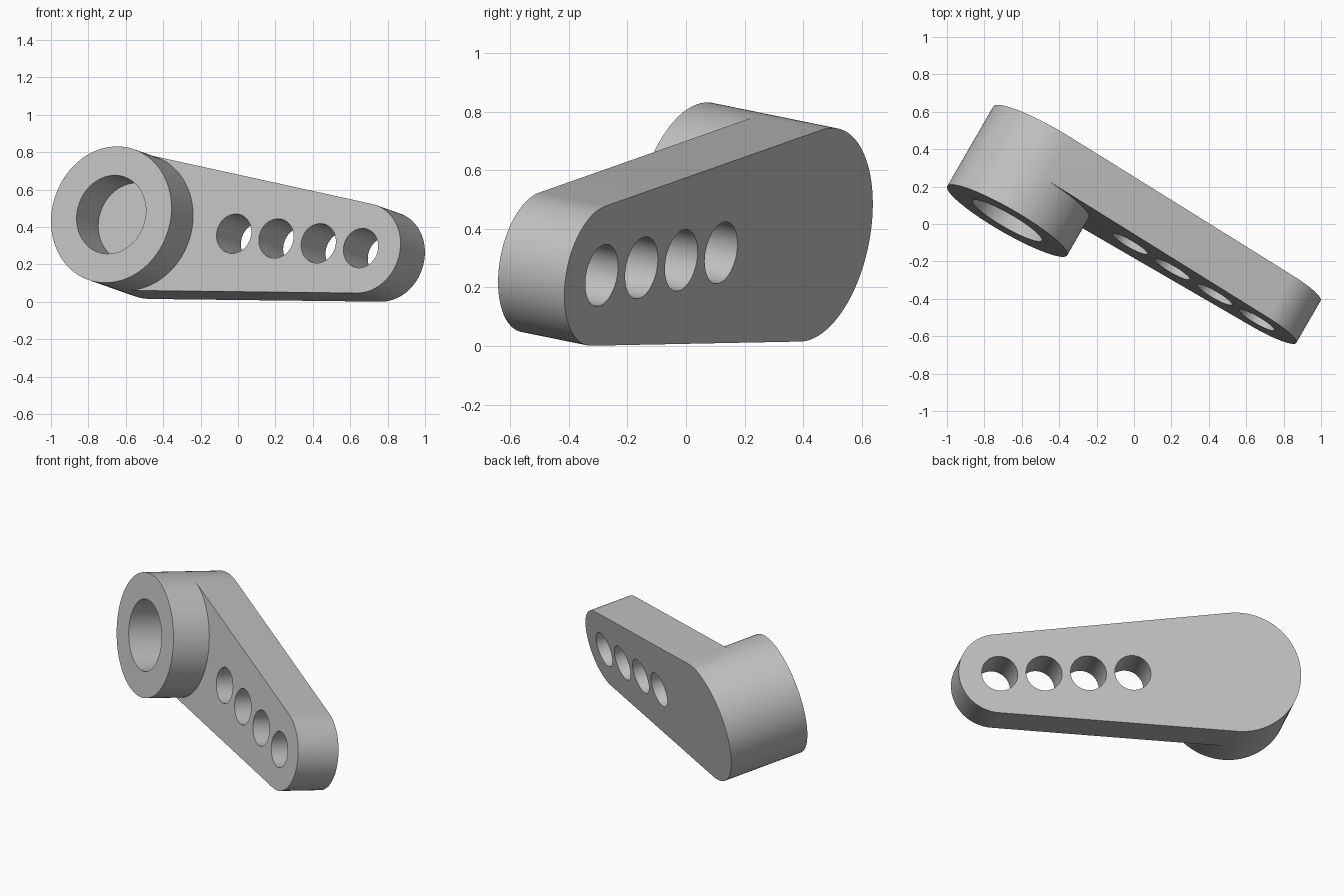
import bpy, bmesh
from math import pi, cos, sin, acos, radians
from mathutils import Matrix

if "Cube" in bpy.data.objects:
    bpy.data.objects.remove(bpy.data.objects["Cube"])

# Dimensions, with the hub axis as local z and the arm along local x
HUB_R, END_R, BORE_R, HOLE_R = 0.37, 0.244, 0.213, 0.107
ARM_LEN, PITCH = 1.428, 0.265
ARM_T, HUB_H = 0.265, 0.235
TANGENT = acos((HUB_R - END_R) / ARM_LEN)

bm = bmesh.new()


def arc(cx, r, start, end, n):
    return [(cx + r * cos(start + (end - start) * i / n),
             r * sin(start + (end - start) * i / n)) for i in range(n + 1)]


def ring(points, z):
    return [bm.verts.new((x, y, z)) for x, y in points]


def circle(cx, r, z, n=64):
    return ring(arc(cx, r, 0, 2 * pi, n)[:-1], z)


def pairs(loop):
    return zip(loop, loop[1:] + loop[:1])


def wall(a, b):
    for (p, q), (s, t) in zip(pairs(a), pairs(b)):
        bm.faces.new((p, q, t, s))


def fill(*loops):
    edges = [bm.edges.get(e) or bm.edges.new(e) for lp in loops for e in pairs(lp)]
    bmesh.ops.triangle_fill(bm, edges=edges, use_beauty=True, normal=(0, 0, 1))


# Arm outline: wide hub arc, then small end arc, joined by tangents
hub_arc = arc(0, HUB_R, TANGENT, 2 * pi - TANGENT, 64)
end_arc = arc(ARM_LEN, END_R, -TANGENT, TANGENT, 48)
inner_arc = arc(0, HUB_R, -TANGENT, TANGENT, 56)[1:-1]
back = ring(hub_arc + end_arc, -ARM_T)
front_hub, front_end = ring(hub_arc, 0), ring(end_arc, 0)
front_inner = ring(inner_arc, 0)
wall(back, front_hub + front_end)

# Row of holes through the arm
spots = [ARM_LEN - PITCH * i for i in range(4)]
holes_front = [circle(x, HOLE_R, 0) for x in spots]
holes_back = [circle(x, HOLE_R, -ARM_T) for x in spots]
for a, b in zip(holes_front, holes_back):
    wall(a, b)

# Raised hub with a blind bore
hub_top = ring(hub_arc + inner_arc, HUB_H)
bore_top, bore_floor = circle(0, BORE_R, HUB_H), circle(0, BORE_R, 0)
wall(front_hub + front_inner, hub_top)
wall(bore_top, bore_floor)

# Flat faces
fill(back, *holes_back)
fill([front_hub[-1]] + front_end + [front_hub[0]] + front_inner[::-1], *holes_front)
fill(hub_top, bore_top)
bm.faces.new(bore_floor)
bmesh.ops.recalc_face_normals(bm, faces=bm.faces[:])

mesh = bpy.data.meshes.new("lever_arm")
bm.to_mesh(mesh)
bm.free()
lever = bpy.data.objects.new("lever_arm", mesh)
bpy.context.collection.objects.link(lever)

# Tilted pose
lever.matrix_world = (Matrix.Translation((-0.562, 0.218, 0.426))
                      @ Matrix.Rotation(radians(-30), 4, 'Z')
                      @ Matrix.Rotation(radians(80), 4, 'X')
                      @ Matrix.Rotation(radians(-5.65), 4, 'Z'))

# Grey finish
grey = bpy.data.materials.new("plain_grey")
grey.use_nodes = True
grey.diffuse_color = (0.53, 0.53, 0.53, 1)
grey.node_tree.nodes["Principled BSDF"].inputs["Base Color"].default_value = (0.53, 0.53, 0.53, 1)
mesh.materials.append(grey)

bpy.ops.object.select_all(action='DESELECT')
lever.select_set(True)
bpy.context.view_layer.objects.active = lever
bpy.ops.object.shade_smooth_by_angle(angle=radians(30))
